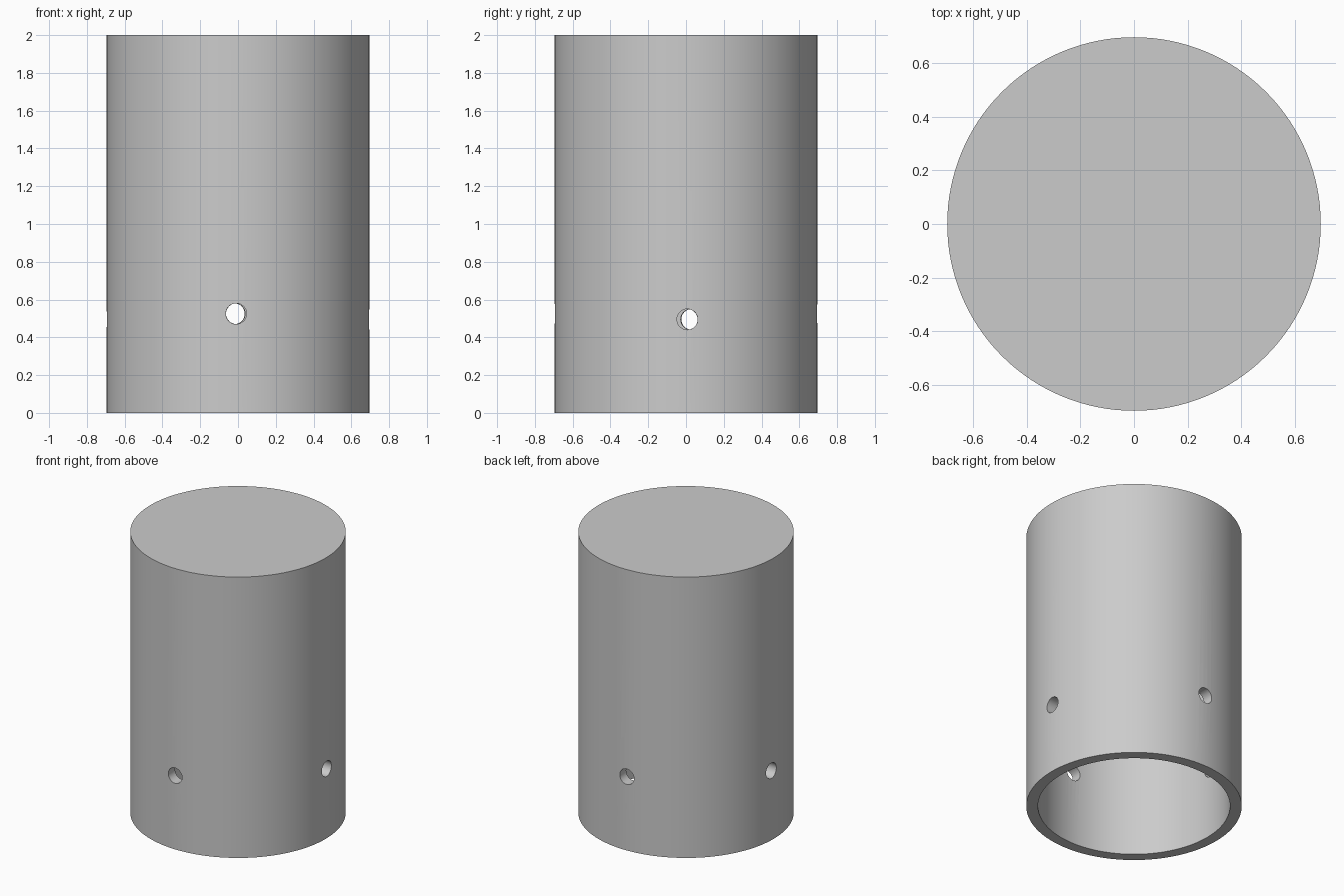
import bpy
import math
from mathutils import Vector

default = bpy.data.objects.get("Cube")
if default:
    bpy.data.objects.remove(default, do_unlink=True)

RADIUS, HEIGHT, WALL = 0.695, 2.0, 0.075
HOLE_RADIUS = 0.055

grey = bpy.data.materials.new("plain grey")
grey.use_nodes = True
grey.diffuse_color = (0.6, 0.6, 0.6, 1)
grey.node_tree.nodes["Principled BSDF"].inputs["Base Color"].default_value = (0.6, 0.6, 0.6, 1)


def cylinder(name, radius, depth, centre, sides, axis=(0, 0, 1)):
    turn = Vector(axis).to_track_quat('Z', 'Y').to_euler()
    bpy.ops.mesh.primitive_cylinder_add(vertices=sides, radius=radius, depth=depth,
                                        location=centre, rotation=turn)
    obj = bpy.context.object
    obj.name = name
    obj.data.materials.append(grey)
    return obj


def cut(target, cutter):
    mod = target.modifiers.new("cut", 'BOOLEAN')
    mod.operation = 'DIFFERENCE'
    mod.solver = 'EXACT'
    mod.object = cutter
    bpy.context.view_layer.objects.active = target
    bpy.ops.object.modifier_apply(modifier=mod.name)
    bpy.data.objects.remove(cutter, do_unlink=True)


# Closed-top sleeve
sleeve = cylinder("sleeve", RADIUS, HEIGHT, (0, 0, HEIGHT / 2), 128)

# Bore, open at the bottom
bore_top = HEIGHT - WALL
cut(sleeve, cylinder("bore_cutter", RADIUS - WALL, bore_top + 0.2,
                     (0, 0, bore_top / 2 - 0.1), 128))

# Four radial pin holes: azimuth in degrees, height
for angle, z in ((-90.8, 0.525), (0.6, 0.495), (91.6, 0.525), (177.5, 0.495)):
    a = math.radians(angle)
    out = Vector((math.cos(a), math.sin(a), 0))
    centre = out * (RADIUS - WALL / 2) + Vector((0, 0, z))
    cut(sleeve, cylinder("hole_cutter", HOLE_RADIUS, WALL * 3, centre, 32, out))

# Smooth walls with crisp rims
bpy.ops.object.select_all(action='DESELECT')
sleeve.select_set(True)
bpy.context.view_layer.objects.active = sleeve
bpy.ops.object.shade_smooth_by_angle(angle=math.radians(30))
